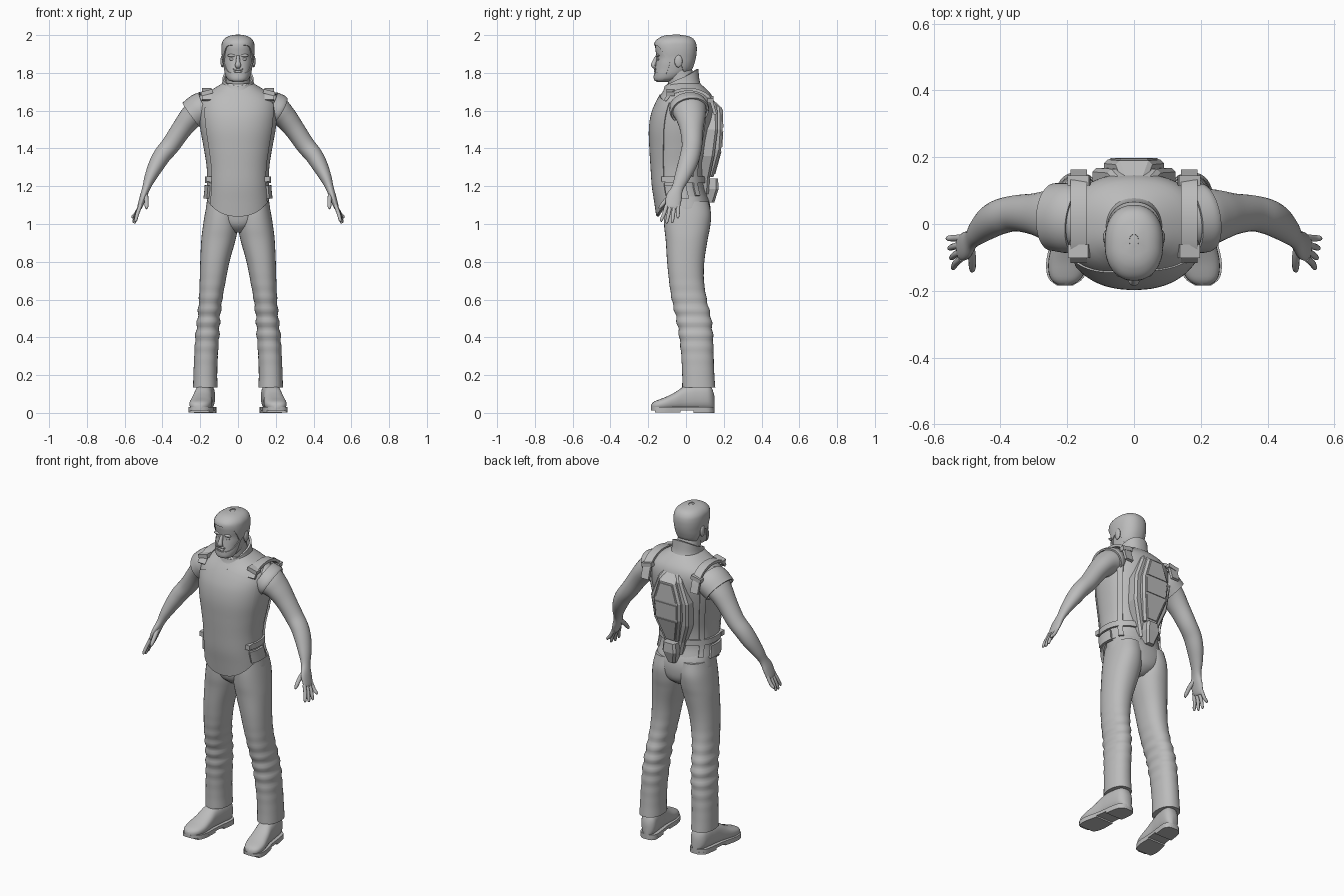
import bpy, bmesh, math
from mathutils import Vector

old = bpy.data.objects.get("Cube")
if old:
    bpy.data.objects.remove(old, do_unlink=True)

grey = bpy.data.materials.new("plain grey")
grey.use_nodes = True
grey.diffuse_color = (0.5, 0.5, 0.5, 1)
grey.node_tree.nodes["Principled BSDF"].inputs["Base Color"].default_value = (0.5, 0.5, 0.5, 1)
SIDES = (("left_", 1), ("right_", -1))


def at(keys, t):
    """Smooth interpolation of keys, whose first entry is the parameter."""
    t = min(max(t, keys[0][0]), keys[-1][0])
    i = 0
    while i < len(keys) - 2 and t > keys[i + 1][0]:
        i += 1

    def slope(j, c):
        a, b = keys[max(j - 1, 0)], keys[min(j + 1, len(keys) - 1)]
        return (b[c] - a[c]) / (b[0] - a[0])
    k0, k1 = keys[i], keys[i + 1]
    h = k1[0] - k0[0]
    s = (t - k0[0]) / h
    out = []
    for c in range(1, len(k0)):
        out.append((2*s**3 - 3*s*s + 1) * k0[c] + (s**3 - 2*s*s + s) * h * slope(i, c)
                   + (3*s*s - 2*s**3) * k1[c] + (s**3 - s*s) * h * slope(i + 1, c))
    return out


def finish(ob, name, angle=0.7, thick=0):
    ob.name = name
    ob.data.materials.append(grey)
    bpy.ops.object.select_all(action='DESELECT')
    ob.select_set(True)
    bpy.context.view_layer.objects.active = ob
    if thick:
        mod = ob.modifiers.new("thickness", 'SOLIDIFY')
        mod.thickness, mod.offset = thick, 0
        bpy.ops.object.modifier_apply(modifier=mod.name)
    if angle:
        bpy.ops.object.shade_smooth_by_angle(angle=angle)
    return ob


def loft(name, rings, closed=True, caps=True, thick=0, angle=0.7):
    bm = bmesh.new()
    rows = [[bm.verts.new(p) for p in r] for r in rings]
    n = len(rows[0])
    for a, b in zip(rows, rows[1:]):
        for i in range(n if closed else n - 1):
            j = (i + 1) % n
            bm.faces.new((a[i], a[j], b[j], b[i]))
    if caps:
        bm.faces.new(rows[0])
        bm.faces.new(rows[-1])
    bmesh.ops.recalc_face_normals(bm, faces=bm.faces)
    me = bpy.data.meshes.new(name)
    bm.to_mesh(me)
    bm.free()
    ob = bpy.data.objects.new(name, me)
    bpy.context.collection.objects.link(ob)
    return finish(ob, name, angle, thick)


def steps(a, b, n):
    return [a + (b - a) * i / n for i in range(n + 1)]


def power(v, p):
    return math.copysign(abs(v) ** p, v)


def skin(keys, z, a, off=0, p=0.88):
    """Point on a body of half width, front and back; angle 0 faces front."""
    hw, yf, yb = at(keys, z)
    return ((hw + off) * power(math.sin(a), p),
            (yf + yb) / 2 - ((yb - yf) / 2 + off) * power(math.cos(a), p), z)


def patch(name, keys, low, high, a0, a1, off, thick, nu=48, nv=32):
    """Shell over a body between two height functions of the angle."""
    full = a1 - a0 > 6.2
    angles = steps(a0, a1, nu)[:nu if full else nu + 1]
    rings = [[skin(keys, low(a) + (high(a) - low(a)) * v, a, off) for a in angles]
             for v in steps(0, 1, nv)]
    return loft(name, rings, full, False, thick)


def tube(name, keys, side=1, n=24, sub=5, caps=True, thick=0):
    """Tube along keys of x, y, z, radius across and radius in depth."""
    keys = [(i, *k) for i, k in enumerate(keys)]
    rings = []
    for t in steps(0, len(keys) - 1, sub * (len(keys) - 1)):
        x, y, z, ra, rb = at(keys, t)
        d = (Vector(at(keys, t + .05)[:3]) - Vector(at(keys, t - .05)[:3])).normalized()
        u = Vector((0, 1, 0))
        u = (u - d * u.dot(d)).normalized()
        v = d.cross(u)
        pts = [Vector((x, y, z)) + v * ra * math.cos(q) + u * rb * math.sin(q)
               for q in steps(0, math.tau, n)[:-1]]
        rings.append([(p.x * side, p.y, p.z) for p in pts])
    return loft(name, rings, True, caps, thick)


def ball(name, loc, size):
    bpy.ops.mesh.primitive_uv_sphere_add(segments=20, ring_count=12, location=loc)
    bpy.context.object.scale = size
    return finish(bpy.context.object, name)


def box(name, loc, size, tilt=0):
    bpy.ops.mesh.primitive_cube_add(size=1, location=loc, rotation=(0, tilt, 0))
    bpy.context.object.scale = size
    return finish(bpy.context.object, name, 0)


def front(a):
    return max(0, math.cos(a))


# Head, hair and beard
HEAD = [(1.752, .028, -.155, -.1), (1.765, .05, -.165, -.045), (1.79, .064, -.166, -.005),
        (1.82, .071, -.163, .025), (1.85, .076, -.159, .038), (1.88, .078, -.156, .046),
        (1.91, .081, -.16, .05), (1.94, .081, -.163, .05), (1.965, .076, -.157, .043),
        (1.985, .058, -.133, .024), (1.996, .03, -.1, -.01), (1.999, .006, -.06, -.04)]
loft("head", [[skin(HEAD, z, a) for a in steps(0, math.tau, 40)[:-1]]
              for z in steps(1.752, 1.999, 40)])
HAIRLINE = [(0, 1.945), (.7, 1.94), (1.05, 1.89), (1.3, 1.85), (1.6, 1.875),
            (2.2, 1.81), (3.2, 1.8)]
patch("hair", HEAD, lambda a: at(HAIRLINE, abs(a))[0], lambda a: 1.9985,
      -math.pi, math.pi, .003, .007)
BEARD = [(0, 1.795), (.5, 1.8), (.9, 1.815), (1.35, 1.87)]
patch("beard", HEAD, lambda a: 1.758, lambda a: at(BEARD, abs(a))[0], -1.35, 1.35, .002, .005)
tube("nose", [(0, -.153, 1.89, .008, .008), (0, -.166, 1.86, .011, .012),
              (0, -.172, 1.84, .016, .013), (0, -.163, 1.828, .012, .008)])
ball("mouth", (0, -.164, 1.807), (.025, .006, .006))
ball("moustache", (0, -.163, 1.819), (.03, .006, .006))
for tag, s in SIDES:
    ball(tag + "eye", (s * .032, -.146, 1.872), (.014, .008, .007))
    ball(tag + "brow", (s * .033, -.149, 1.892), (.024, .01, .008))
    ball(tag + "ear", (s * .083, -.04, 1.862), (.01, .021, .033))
tube("neck", [(0, 0, 1.66, .075, .085), (0, -.02, 1.74, .066, .074), (0, -.04, 1.82, .062, .068)])

# Torso vest with pointed front hem
TORSO = [(1.03, .172, -.15, .122), (1.12, .17, -.163, .118), (1.2, .163, -.175, .098),
         (1.3, .165, -.182, .1), (1.4, .18, -.188, .12), (1.5, .198, -.191, .14),
         (1.58, .207, -.18, .15), (1.64, .205, -.157, .148), (1.68, .18, -.135, .135),
         (1.71, .135, -.115, .11), (1.74, .085, -.1, .075)]


def hem(a):
    return 1.145 - .105 * front(a) ** 1.5


patch("vest", TORSO, hem, lambda a: 1.74, -math.pi, math.pi, -.004, .01, 64, 48)
patch("front_panel", TORSO, lambda a: hem(a) + .004,
      lambda a: 1.685 - .04 * abs(a) - .035 * max(0, -a), -.95, 1.05, .002, .008)
patch("waist_belt", TORSO, lambda a: 1.218, lambda a: 1.252, 1.0, math.tau - 1.0, .005, .014, 48, 2)
for tag, s in SIDES:
    mid = s * 1.45
    patch(tag + "hip_pouch", TORSO, lambda a: 1.135, lambda a: 1.205,
          mid - .35, mid + .35, .006, .016, 12, 4)
    mid = s * 2.2
    patch(tag + "back_strap", TORSO, lambda a: 1.15, lambda a: 1.64,
          mid - .1, mid + .1, .004, .014, 6, 24)
    box(tag + "belt_buckle", (s * .146, -.115, 1.238), (.045, .03, .028))

# Stand-up collar, lower at the throat
COLLAR = [(1.68, .105, -.125, .1), (1.71, .088, -.112, .086), (1.75, .077, -.105, .068),
          (1.81, .074, -.1, .06)]
patch("collar", COLLAR, lambda a: 1.69, lambda a: 1.775 - .045 * math.cos(a),
      -math.pi, math.pi, 0, .012, 48, 8)

# Trousers with creased knees
PELVIS = [(.955, .03, -.06, .07), (.99, .1, -.1, .115), (1.05, .165, -.115, .13),
          (1.12, .165, -.12, .123), (1.2, .152, -.12, .085)]
loft("trouser_seat", [[skin(PELVIS, z, a) for a in steps(0, math.tau, 40)[:-1]]
                      for z in steps(.955, 1.2, 16)])
LEG = [(.135, .108, .238, -.02, .155), (.2, .11, .236, -.02, .15), (.3, .107, .232, -.025, .146),
       (.4, .1, .226, -.035, .143), (.5, .095, .215, -.052, .133), (.6, .083, .207, -.075, .11),
       (.7, .065, .203, -.09, .095), (.8, .045, .2, -.1, .097), (.92, .012, .194, -.108, .115),
       (.98, .002, .187, -.115, .127), (1.05, .002, .176, -.118, .133), (1.12, .005, .162, -.115, .12)]
FOOT = [(-.184, .018, .045), (-.172, .038, .058), (-.15, .052, .068), (-.11, .059, .083), (-.06, .055, .108),
        (-.01, .05, .14), (.05, .05, .155), (.12, .046, .15), (.143, .03, .12), (.15, .015, .09)]


def foot_x(y):
    return .183 - .13 * y


def sole(name, s, y0, y1, z0, z1):
    ys = steps(y0, y1, 24)
    edge = [(foot_x(y) + at(FOOT, y)[0] + .006, y) for y in ys]
    edge += [(foot_x(y) - at(FOOT, y)[0] - .006, y) for y in reversed(ys)]
    loft(name, [[(s * x, y, z) for x, y in edge] for z in (z0, z1)])


for tag, s in SIDES:
    rings = []
    for z in steps(.135, 1.12, 70):
        xi, xo, yf, yb = at(LEG, z)
        fold = .004 * math.sin(z * 95) * math.exp(-((z - .48) / .14) ** 2)
        ring = []
        for a in steps(0, math.tau, 32)[:-1]:
            x = (xi + xo) / 2 + ((xo - xi) / 2 + fold) * power(math.sin(a), .9)
            y = (yf + yb) / 2 - ((yb - yf) / 2 + fold) * power(math.cos(a), .9)
            ring.append((s * x, y, z))
        rings.append(ring)
    loft(tag + "trouser_leg", rings)

    # Boot upper, sole and heel
    rings = []
    for y in steps(-.184, .15, 36):
        w, top = at(FOOT, y)
        rings.append([(s * (foot_x(y) + w * power(math.cos(q), .8)), y,
                       .015 + (top - .015) * (.5 + .5 * power(math.sin(q), .8)))
                      for q in steps(0, math.tau, 24)[:-1]])
    loft(tag + "boot", rings)
    sole(tag + "boot_sole", s, -.184, .15, .012, .03)
    sole(tag + "boot_tread", s, -.165, -.03, .003, .014)
    sole(tag + "boot_heel", s, .04, .15, 0, .014)

# Arms, hands and cap sleeves
ARM = [(.14, .015, 1.63, .065, .08), (.2, .018, 1.603, .077, .09), (.25, .025, 1.563, .063, .078),
       (.3, .03, 1.5, .054, .062), (.355, .032, 1.42, .05, .054), (.4, .022, 1.365, .047, .053),
       (.433, .005, 1.31, .042, .05), (.465, -.022, 1.245, .031, .04), (.486, -.045, 1.19, .021, .031),
       (.503, -.064, 1.14, .018, .042), (.52, -.071, 1.09, .013, .038), (.525, -.073, 1.078, .006, .03)]
for tag, s in SIDES:
    tube(tag + "arm", ARM, s, 28)
    for i, drop in enumerate((1.012, 1.003, 1.005, 1.03)):
        y0, y1 = -.102 + .02 * i, -.13 + .029 * i
        tip = .535 + .005 * i
        tube(tag + "finger_%d" % (i + 1),
             [(.516, y0, 1.1, .01, .011), ((.53 + tip) / 2, (y0 + y1) / 2, 1.055, .01, .01),
              (tip + .006, y1, drop + .01, .008, .008), (tip + .008, y1, drop, .003, .003)], s, 10, 3)
    tube(tag + "thumb", [(.492, -.06, 1.165, .014, .016), (.485, -.1, 1.13, .012, .013),
                         (.484, -.132, 1.095, .01, .01), (.485, -.142, 1.08, .004, .004)], s, 10, 4)
    reach = .0 if s > 0 else .028
    tube(tag + "cap_sleeve", [(.165, .012, 1.625, .078, .095), (.2, .018, 1.605, .083, .1),
                              (.215 + reach, .021, 1.596 - reach * .8, .08, .096)],
         s, 32, 6, False, .01)

    # Shoulder strap and buckles
    path = [(i, y, z) for i, (y, z) in enumerate(
        ((-.11, 1.655), (-.075, 1.693), (0, 1.712), (.07, 1.703), (.125, 1.665), (.155, 1.58)))]
    rings = []
    for t in steps(0, 5, 25):
        y, z = at(path, t)
        rings.append([(s * x, y, z) for x in (.14, .19)])
    loft(tag + "shoulder_strap", rings, False, False, .016)
    box(tag + "strap_buckle", (s * .165, -.082, 1.696), (.062, .04, .022), s * .25)
    box(tag + "strap_clip", (s * .165, .13, 1.66), (.066, .03, .024), s * .2)


# Back unit built of chamfered slabs: rows of height, half width and outer depth
def slab(name, rows, inner, c=.012):
    loft(name, [[(-w, y - inner, z), (-w, y - c, z), (c - w, y, z), (w - c, y, z),
                 (w, y - c, z), (w, y - inner, z)] for z, w, y in rows], angle=0)


CORE = [(1.25, .045, .146), (1.395, .085, .186), (1.5, .09, .193), (1.615, .055, .19), (1.665, .035, .135)]
slab("pack_base", [(1.16, .05, .12), (1.24, .07, .125), (1.36, .115, .15), (1.5, .125, .168),
                   (1.62, .08, .165), (1.69, .045, .125)], .06)
slab("pack_core", CORE, .06)
for name, z0, z1 in (("lower", 1.265, 1.385), ("middle", 1.405, 1.49), ("upper", 1.51, 1.605)):
    rows = []
    for z in (z0, z1):
        a, b = next((p, q) for p, q in zip(CORE, CORE[1:]) if p[0] <= z <= q[0])
        f = (z - a[0]) / (b[0] - a[0])
        rows.append((z, a[1] + (b[1] - a[1]) * f - .016, a[2] + (b[2] - a[2]) * f + .005))
    slab("pack_panel_" + name, rows, .008, .004)
slab("pack_tail", [(1.115, .025, .15), (1.185, .045, .172), (1.24, .04, .17)], .06)
